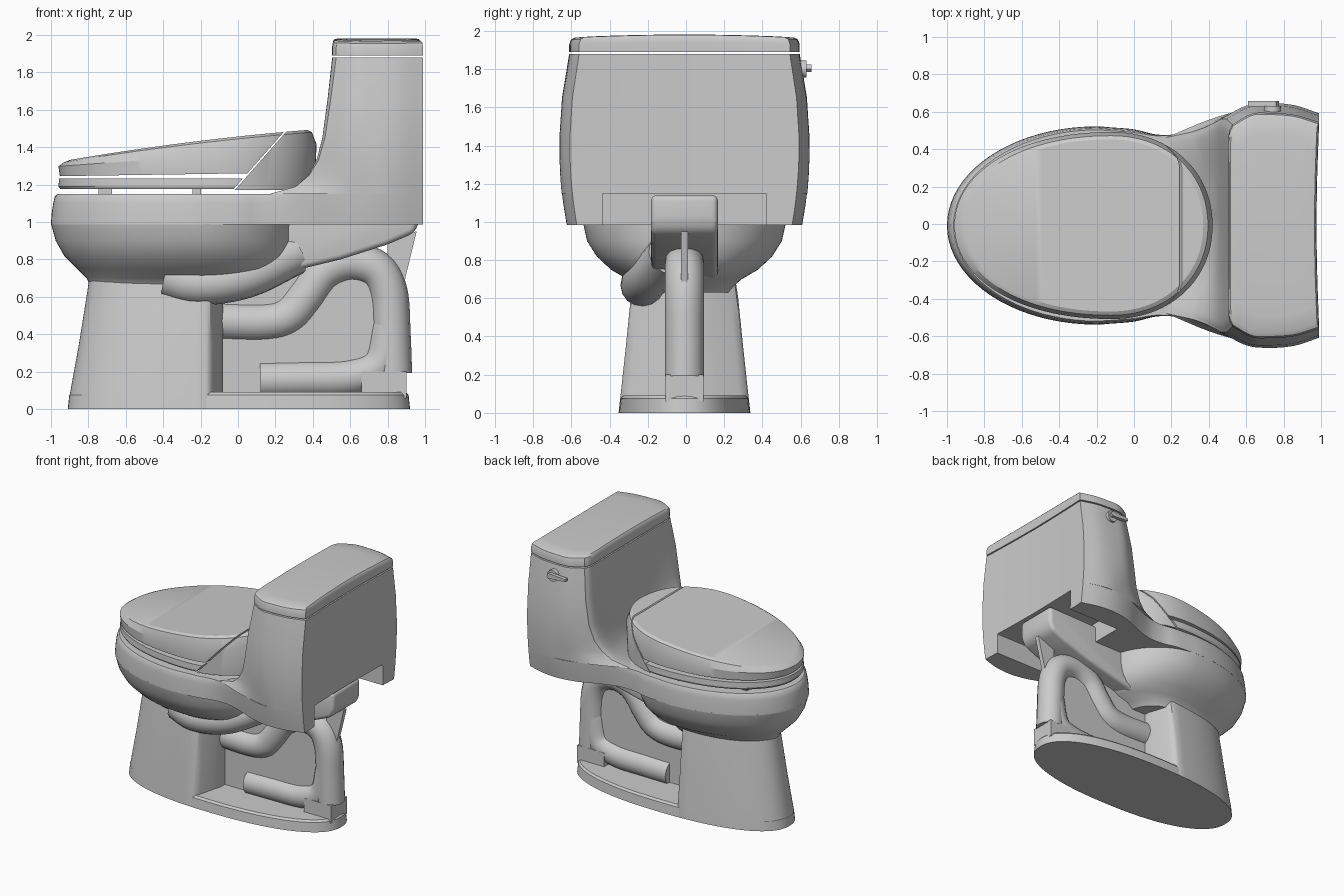
import bpy, bmesh, math
from mathutils import Vector

cube = bpy.data.objects.get("Cube")
if cube:
    bpy.data.objects.remove(cube)

porcelain = bpy.data.materials.new("grey_porcelain")
porcelain.use_nodes = True
GREY = (0.6, 0.6, 0.6, 1)
porcelain.diffuse_color = GREY
porcelain.node_tree.nodes["Principled BSDF"].inputs["Base Color"].default_value = GREY
SHIFT_Y = -0.008          # balances the lever on one side


def finish(obj, angle=35):
    obj.data.materials.clear()
    obj.data.materials.append(porcelain)
    bpy.ops.object.select_all(action='DESELECT')
    obj.select_set(True)
    bpy.context.view_layer.objects.active = obj
    bpy.ops.object.shade_smooth_by_angle(angle=math.radians(angle))
    obj.location.y += SHIFT_Y


def from_bmesh(name, bm):
    bmesh.ops.recalc_face_normals(bm, faces=bm.faces)
    mesh = bpy.data.meshes.new(name)
    bm.to_mesh(mesh)
    bm.free()
    obj = bpy.data.objects.new(name, mesh)
    bpy.context.collection.objects.link(obj)
    return obj


def spline(points, n):
    """Catmull-Rom curve through the points, n + 1 samples."""
    p = [Vector(q) for q in points]
    p = [2 * p[0] - p[1]] + p + [2 * p[-1] - p[-2]]
    out = []
    for i in range(n + 1):
        u = i / n * (len(p) - 3)
        k = min(int(u), len(p) - 4)
        t = u - k
        a, b, c, d = p[k:k + 4]
        out.append(0.5 * (2 * b + (c - a) * t + (2 * a - 5 * b + 4 * c - d) * t * t
                          + (3 * b - a - 3 * c + d) * t ** 3))
    return out


def egg(xf, xm, xr, w, p=2.0, n=40):
    """Half outline from the front tip to the rear tip, widest at xm."""
    out = []
    for i in range(n + 1):
        c, s = math.cos(math.pi * i / n), math.sin(math.pi * i / n)
        c, s = math.copysign(abs(c) ** (2 / p), c), max(s, 0) ** (2 / p)
        out.append((xm - c * (xm - xf if c > 0 else xr - xm), w * s if 0 < i < n else 0))
    return out


def loft(halves, strip_caps=False):
    """Skin mirrored half outlines [(x, y, z), ...] stacked from bottom to top."""
    bm = bmesh.new()
    loops = []
    for half in halves:
        ring = list(half) + [(x, -y, z) for x, y, z in half[-2:0:-1]]
        loops.append([bm.verts.new(v) for v in ring])
    n = len(loops[0])
    for a, b in zip(loops, loops[1:]):
        for i in range(n):
            j = (i + 1) % n
            bm.faces.new((a[i], a[j], b[j], b[i]))
    for loop in (loops[0], loops[-1]):
        if strip_caps:
            for i in range(n // 2):
                quad = [loop[i], loop[i + 1], loop[-i - 1], loop[-i]]
                bm.faces.new(list(dict.fromkeys(quad)))
        else:
            bm.faces.new(loop)
    return bm


def at(half, z):
    return [(x, y, z) for x, y in half]


def plate(name, profile, t, bevel=0.0):
    """Side profile in x and z, extruded to a half thickness t."""
    bm = bmesh.new()
    face = bm.faces.new([bm.verts.new((x, -t, z)) for x, z in profile])
    moved = bmesh.ops.extrude_face_region(bm, geom=[face])["geom"]
    bmesh.ops.translate(bm, vec=(0, 2 * t, 0),
                        verts=[g for g in moved if isinstance(g, bmesh.types.BMVert)])
    # the extrusion keeps the first face, so the plate is closed
    if bevel:
        bmesh.ops.bevel(bm, geom=bm.edges[:], offset=bevel, segments=4, affect='EDGES', profile=0.5)
    return from_bmesh(name, bm)


def tube(name, points, radius):
    curve = bpy.data.curves.new(name, 'CURVE')
    curve.dimensions = '3D'
    curve.bevel_depth, curve.bevel_resolution, curve.use_fill_caps = radius, 6, True
    path = spline(points, 48)
    s = curve.splines.new('POLY')
    s.points.add(len(path) - 1)
    for sp, v in zip(s.points, path):
        sp.co = (*v, 1)
    obj = bpy.data.objects.new(name, curve)
    bpy.context.collection.objects.link(obj)
    bpy.ops.object.select_all(action='DESELECT')
    obj.select_set(True)
    bpy.context.view_layer.objects.active = obj
    bpy.ops.object.convert(target='MESH')
    finish(bpy.context.view_layer.objects.active, 50)


def box(name, centre, size):
    bm = bmesh.new()
    bmesh.ops.create_cube(bm, size=1)
    for v in bm.verts:
        v.co = [a * b + c for a, b, c in zip(v.co, size, centre)]
    return from_bmesh(name, bm)


def cylinder(name, centre, r, depth):
    bm = bmesh.new()
    bmesh.ops.create_cone(bm, cap_ends=True, segments=40, radius1=r, radius2=r, depth=depth)
    for v in bm.verts:
        x, y, z = v.co
        v.co = (x + centre[0], z + centre[1], y + centre[2])
    return from_bmesh(name, bm)


def cut(obj, cutter):
    mod = obj.modifiers.new("cut", 'BOOLEAN')
    mod.operation, mod.solver, mod.object = 'DIFFERENCE', 'EXACT', cutter
    bpy.context.view_layer.objects.active = obj
    bpy.ops.object.modifier_apply(modifier=mod.name)
    bpy.data.objects.remove(cutter)


def bulge(z):
    return 1 - 0.35 * (z - 1.4) ** 2


# Rim deck: egg-shaped front flowing into the tank skirt
front = egg(-1, -0.2, 0.6, 0.53)[:21]
side = spline([(-0.2, 0.53), (0, 0.515), (0.12, 0.495), (0.25, 0.505), (0.4, 0.56),
               (0.55, 0.625), (0.7, 0.655), (0.85, 0.643), (0.99, 0.6)], 40)
back = spline([(0.99, 0.6), (0.98, 0.3), (0.975, 0)], 6)
outline = front + side[1:] + back[1:]


def deck_ring(z, d):
    ring = []
    for x, y in outline:
        t = min(max((x + 0.05) / 0.45, 0), 1)
        t = t * t * (3 - 2 * t)
        ring.append((x - d * (1 - t) * x, y * ((1 - d) * (1 - t) + bulge(z) * t), z))
    return ring


deck = from_bmesh("rim_deck", loft([deck_ring(z, d) for z, d in
                  ((0.985, 0), (1.04, 0.003), (1.1, 0.012), (1.135, 0.02), (1.15, 0.035))]))
cut(deck, box("cutter", (0.9, 0, 1.1), (0.76, 0.86, 0.6)))
finish(deck)

# Tank with a coved front
tank_rings = []
for z, xf, c, yf in ((1.15, .15, .27, .47), (1.19, .29, .14, .5), (1.25, .36, .09, .525),
                     (1.33, .41, .05, .55), (1.45, .445, .03, .57), (1.65, .475, .015, .57),
                     (1.88, .505, 0, .54)):
    k = bulge(z)
    half = (spline([(xf + c, 0), (xf + c * .75, yf * .5), (xf + c * .2, yf * .88), (xf + .02, yf)], 15)
            + spline([(xf + .02, yf), ((xf + .75) / 2, (yf + .71 * k) / 2), (.72, .655 * k),
                      (.86, .643 * k), (.99, .6 * k)], 20)[1:]
            + [(x, y * k) for x, y in back[1:]])
    tank_rings.append(at(half, z))
finish(from_bmesh("tank", loft(tank_rings)))

# Tank lid, crowned from side to side
lid_rings = []
for s, z in ((1, 1.89), (1, 1.93), (.985, 1.955), (.95, 1.965), (.8, 1.967), (.5, 1.967), (.2, 1.967)):
    lid_rings.append([(.75 + (x - .75) * s, y * s,
                       z + (.014 * (1 - (y * s / .58) ** 2) if z > 1.9 else 0))
                      for x, y, _ in tank_rings[-1]])
finish(from_bmesh("tank_lid", loft(lid_rings)))

# Flush lever
finish(cylinder("lever_boss", (.74, .615, 1.8), .045, .05))
lever = plate("flush_lever", [(.61, 1.795), (.76, 1.785), (.775, 1.8), (.76, 1.825), (.61, 1.815)], .015)
lever.location.y = .65
finish(lever)

# Bowl
finish(from_bmesh("bowl", loft([at(egg(xf, -0.2, xr, w), z) for z, xf, xr, w in (
    (.63, -.78, .05, .24), (.67, -.795, .1, .265), (.7, -.81, .2, .3), (.75, -.86, .26, .385),
    (.82, -.93, .29, .46), (.9, -.975, .3, .51), (.99, -1, .3, .53))])))
tube("jet_channel", [(-.38, -.2, .71), (-.2, -.22, .67), (.05, -.19, .71), (.3, -.08, .83)], .115)
finish(plate("rear_chute", [(.05, 1.12), (.05, .68), (.3, .74), (.55, .8), (.8, .88), (.94, .94),
                            (.97, 1), (.97, 1.14)], .175, .03))

# Pedestal with a recessed back wall
ped = []
for z, xf, w in ((0, -.91, .345), (.09, -.897, .338), (.35, -.85, .31), (.6, -.81, .285), (.7, -.795, .27)):
    curve = []
    for i in range(25):
        x = xf + (-.17 - xf) * (i / 24) ** 2
        curve.append((x, w * max(1 - (x / xf) ** 2.3, 0) ** (1 / 2.3)))
    ped.append(at(curve + [(-.15, w * .96), (-.13, w * .85), (-.1, w * .5), (-.08, w * .3), (-.08, 0)], z))
finish(from_bmesh("pedestal", loft(ped)))
finish(from_bmesh("plinth", loft([at(egg(-.91 + d, 0, .92 - d, .345 - d, 2.3), z)
                                  for z, d in ((0, 0), (.075, .008), (.09, .022))])))

# Trapway pipes and the web between them
tube("trapway", [(-.12, 0, .47), (.14, 0, .465), (.27, 0, .5), (.36, 0, .6), (.46, 0, .73), (.6, 0, .785),
                 (.74, 0, .745), (.805, 0, .62), (.82, 0, .4), (.828, 0, .19)], .103)
tube("foot_pipe", [(.12, 0, .155), (.35, 0, .16), (.6, 0, .17), (.76, 0, .24), (.815, 0, .45)], .1)
finish(box("heel_block", (.78, 0, .13), (.24, .2, .14)))
web = plate("trapway_web", [(-.1, .08), (.85, .08), (.86, .6), (.75, .8), (.4, .8), (.1, .72), (-.1, .7)], .045)
cut(web, cylinder("cutter", (.61, 0, .62), .09, 1))
finish(web)
finish(plate("rear_fin", [(.8, .8), (.88, .64), (.955, .95), (.8, .9)], .018))


# Seat, lid and hinge cover share one outline, split by a slanted seam
def seat_part(name, levels, keep_front):
    rings = []
    for s, height in levels:
        rings.append([(-.2 + (x + .2) * s, y * s, height(x)) for x, y in egg(-.96, -.12, .42, .5, 2.1, 60)])
    bm = loft(rings, strip_caps=True)
    normal = Vector((.29, 0, -.255))
    origin = Vector((.235, 0, 1.47))
    if not keep_front:
        normal = -normal
        origin.x += .012
    bmesh.ops.bisect_plane(bm, geom=bm.verts[:] + bm.edges[:] + bm.faces[:],
                           plane_co=origin, plane_no=normal, clear_outer=True)
    bmesh.ops.holes_fill(bm, edges=[e for e in bm.edges if e.is_boundary], sides=0)
    finish(from_bmesh(name, bm), 25)


def crown(x):
    return 1.455 + .1 * x - .03 * x * x


def shoulder(x):
    return 1.365 + .07 * x + .05 * max(x, 0)


top = [(1, shoulder), (.96, lambda x: crown(x) - .012), (.92, crown)]
seat_part("seat_lid", [(.99, lambda x: 1.245 + .015 * (x + .95))] + top, True)
seat_part("hinge_cover", [(.985, lambda x: 1.17)] + top, False)
seat_part("seat", [(.985, lambda x: 1.175), (1, lambda x: 1.19), (.995, lambda x: 1.232)], True)

# Seat bumpers
for sign in (-1, 1):
    finish(box("front_bumper", (-.71, sign * .28, 1.16), (.07, .05, .04)))
    finish(box("rear_bumper", (-.22, sign * .42, 1.16), (.045, .05, .04)))
